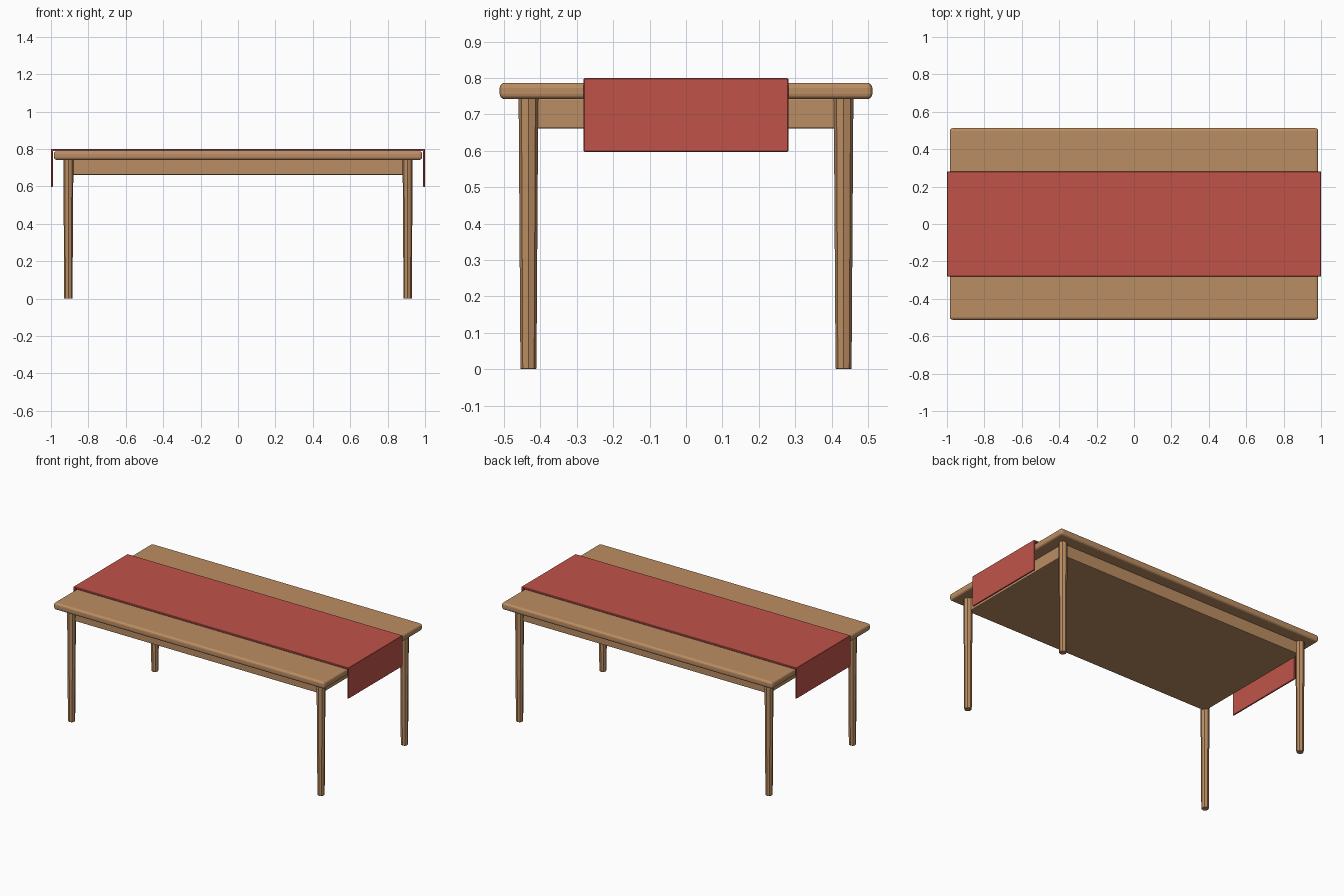
import bpy
import bmesh
from math import radians

# Remove the default cube
if "Cube" in bpy.data.objects:
    bpy.data.objects.remove(bpy.data.objects["Cube"], do_unlink=True)


def material(name, rgb):
    mat = bpy.data.materials.new(name)
    mat.use_nodes = True
    mat.diffuse_color = (*rgb, 1)
    mat.node_tree.nodes["Principled BSDF"].inputs["Base Color"].default_value = (*rgb, 1)
    return mat


WOOD = material("warm wood", (0.50, 0.27, 0.125))
RED = material("red cloth", (0.53, 0.088, 0.068))


def finish(bm, name, mat, bevel, segments):
    """Turn a bmesh into an object with rounded edges."""
    bmesh.ops.recalc_face_normals(bm, faces=bm.faces)
    mesh = bpy.data.meshes.new(name)
    bm.to_mesh(mesh)
    bm.free()
    mesh.materials.append(mat)
    obj = bpy.data.objects.new(name, mesh)
    bpy.context.collection.objects.link(obj)
    if bevel:
        mod = obj.modifiers.new("rounded edges", "BEVEL")
        mod.width = bevel
        mod.segments = segments
        mod.limit_method = "ANGLE"
        mod.angle_limit = radians(50)
    return obj


def box(name, half_x, half_y, bottom, top, mat, bevel, segments=3):
    bm = bmesh.new()
    bmesh.ops.create_cube(bm, size=2)
    for v in bm.verts:
        v.co.x *= half_x
        v.co.y *= half_y
        v.co.z = top if v.co.z > 0 else bottom
    return finish(bm, name, mat, bevel, segments)


# Table top and the solid apron below it
box("table_top", 0.985, 0.512, 0.742, 0.787, WOOD, 0.014)
box("apron", 0.905, 0.432, 0.662, 0.744, WOOD, 0.004, 2)

# Four tapered eight-sided legs
for side, sx in (("left", 1), ("right", -1)):
    for end, sy in (("front", -1), ("back", 1)):
        bm = bmesh.new()
        bmesh.ops.create_cone(bm, cap_ends=True, segments=8,
                              radius1=0.022, radius2=0.027, depth=0.744)
        bmesh.ops.translate(bm, verts=bm.verts, vec=(sx * 0.907, sy * 0.433, 0.372))
        finish(bm, f"{end}_{side}_leg", WOOD, 0.002, 1)

# Cloth runner: a U-shaped profile swept across the table
half = [(1.0, 0.597), (1.0, 0.80)]
inner = [(0.99, 0.788), (0.99, 0.597)]
profile = half + [(-x, z) for x, z in reversed(half)]
profile += [(-x, z) for x, z in reversed(inner)] + inner
bm = bmesh.new()
face = bm.faces.new([bm.verts.new((x, -0.281, z)) for x, z in profile])
sweep = bmesh.ops.extrude_face_region(bm, geom=[face])
moved = [g for g in sweep["geom"] if isinstance(g, bmesh.types.BMVert)]
bmesh.ops.translate(bm, verts=moved, vec=(0, 0.562, 0))
finish(bm, "table_runner", RED, 0.002, 1)
